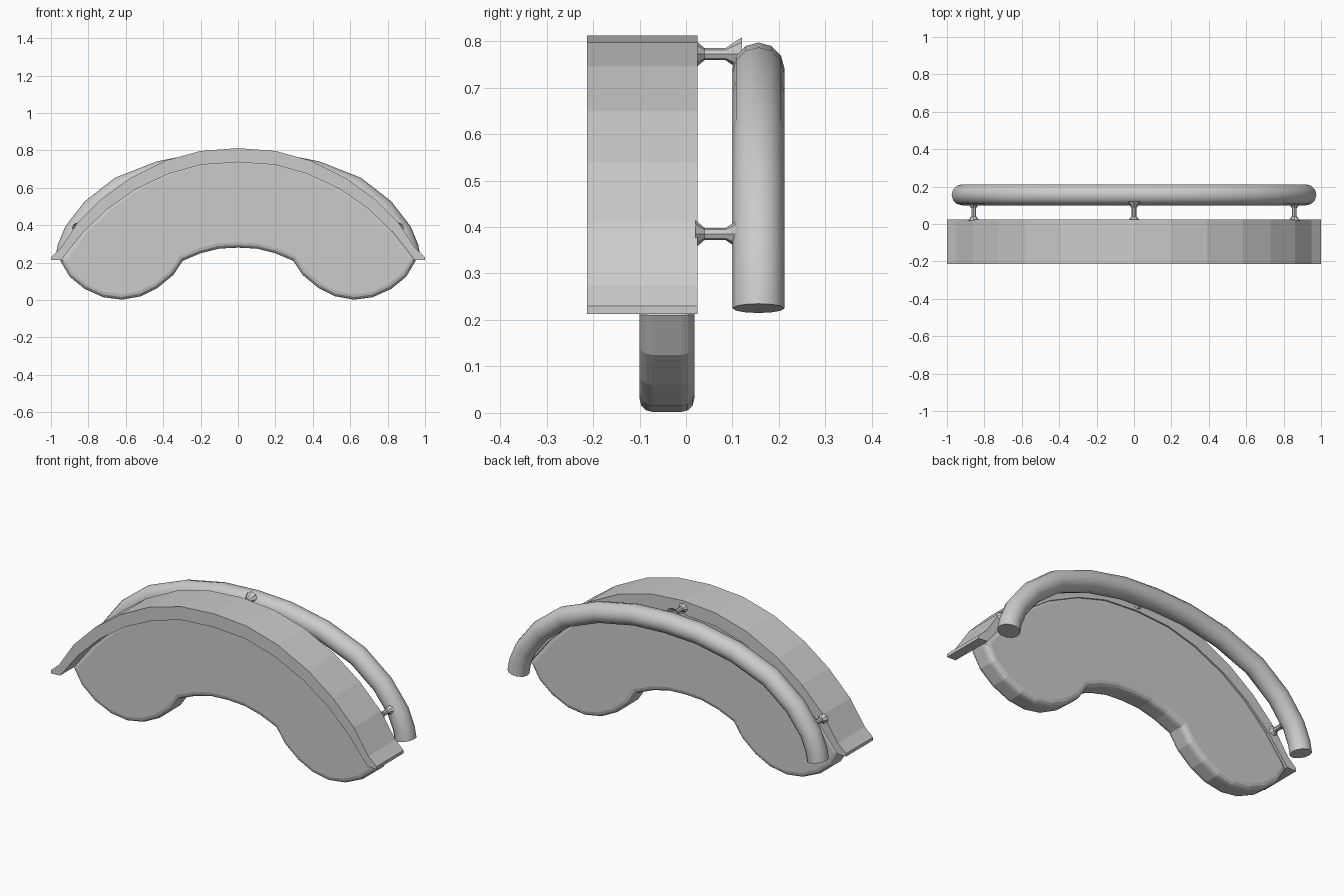
import bpy, bmesh, math
from mathutils import Matrix

cube = bpy.data.objects.get("Cube")
if cube:
    bpy.data.objects.remove(cube, do_unlink=True)

grey = bpy.data.materials.new("plain grey")
grey.use_nodes = True
grey.diffuse_color = (0.6, 0.6, 0.6, 1)
grey.node_tree.nodes["Principled BSDF"].inputs["Base Color"].default_value = (0.6, 0.6, 0.6, 1)


def add_object(name, data):
    obj = bpy.data.objects.new(name, data)
    data.materials.append(grey)
    bpy.context.collection.objects.link(obj)
    return obj


def mirrored(half):
    """Half path from the centre to +x, returned as a full path from -x to +x."""
    return [(-x, z) for x, z in reversed(half[1:])] + half


def plate(name, upper, lower, y0, y1):
    """Solid between two paths in x and z, running from y0 to y1."""
    bm = bmesh.new()
    outline = mirrored(upper) + mirrored(lower)[::-1]
    face = bm.faces.new([bm.verts.new((x, y0, z)) for x, z in outline])
    out = bmesh.ops.extrude_face_region(bm, geom=[face])
    moved = [v for v in out["geom"] if isinstance(v, bmesh.types.BMVert)]
    bmesh.ops.translate(bm, verts=moved, vec=(0, y1 - y0, 0))
    bmesh.ops.recalc_face_normals(bm, faces=bm.faces)
    mesh = bpy.data.meshes.new(name)
    bm.to_mesh(mesh)
    bm.free()
    return add_object(name, mesh)


# Curved canopy with small flared tips
canopy_top = [(0, .812), (.2, .797), (.39, .745), (.58, .65), (.73, .54),
              (.86, .41), (.95, .275), (1, .23)]
canopy_under = [(0, .737), (.2, .723), (.37, .675), (.55, .59), (.7, .485),
                (.83, .36), (.945, .215), (1, .213)]
plate("canopy", canopy_top, canopy_under, -.213, .025)

# Two-lobed panel, tucked into the canopy and rounded along its rim
panel_top = [(x * .99, z + .025) for x, z in canopy_under[:-1]]
panel_bottom = [(0, .28), (.1, .275), (.2, .25), (.295, .21), (.345, .135),
                (.43, .065), (.52, .02), (.62, .002), (.72, .015), (.82, .06),
                (.9, .125), (.95, .21)]
panel = plate("lobed_panel", panel_top, panel_bottom, -.1, .018)
bevel = panel.modifiers.new("rounded rim", 'BEVEL')
bevel.width = .028
bevel.segments = 3
bevel.limit_method = 'ANGLE'
bevel.angle_limit = math.radians(60)

# Round rail following the canopy behind it
rail_path = mirrored([(0, .741), (.2, .731), (.42, .687), (.63, .605), (.78, .488),
                      (.875, .365), (.91, .28), (.92, .225)])
curve = bpy.data.curves.new("rail", 'CURVE')
curve.dimensions = '3D'
curve.bevel_depth = .056
curve.bevel_resolution = 4
curve.use_fill_caps = True
spline = curve.splines.new('POLY')
spline.points.add(len(rail_path) - 1)
for point, (x, z) in zip(spline.points, rail_path):
    point.co = (x, .156, z, 1)
add_object("rail", curve)

# Thin brackets with flared ends joining the rail to the canopy
flare = [(.02, .03), (.04, .013), (.085, .013), (.12, .036)]


def bracket(name, x, z):
    bm = bmesh.new()
    for (y0, r0), (y1, r1) in zip(flare, flare[1:]):
        place = Matrix.Translation((x, (y0 + y1) / 2, z)) @ Matrix.Rotation(-math.pi / 2, 4, 'X')
        bmesh.ops.create_cone(bm, segments=8, radius1=r0, radius2=r1,
                              depth=y1 - y0, matrix=place)
    bmesh.ops.remove_doubles(bm, verts=bm.verts, dist=.0001)
    bmesh.ops.recalc_face_normals(bm, faces=bm.faces)
    mesh = bpy.data.meshes.new(name)
    bm.to_mesh(mesh)
    bm.free()
    add_object(name, mesh)


bracket("centre_bracket", 0, .772)
bracket("left_bracket", .857, .385)
bracket("right_bracket", -.857, .385)
